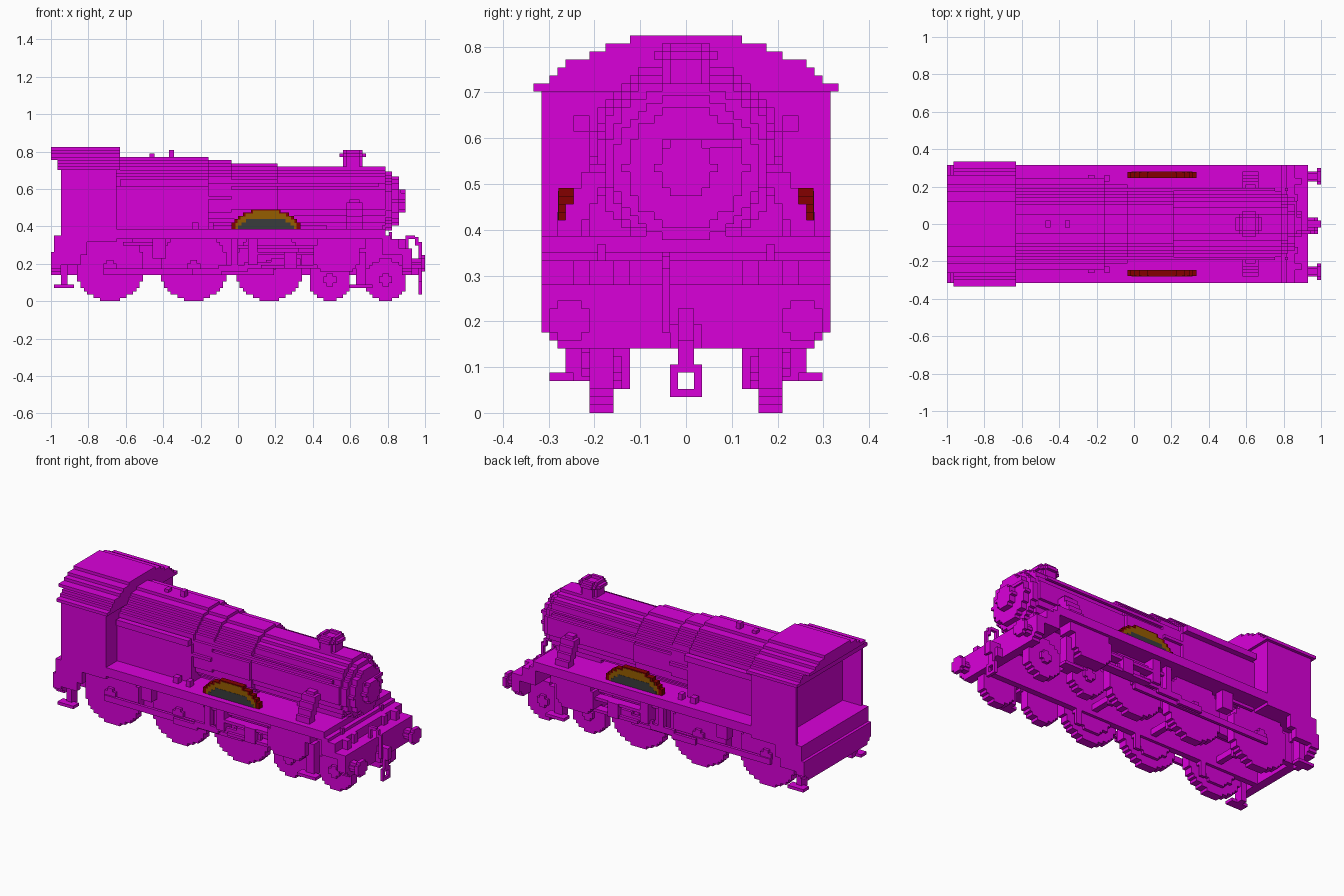
import bpy, bmesh, math

if "Cube" in bpy.data.objects:
    bpy.data.objects.remove(bpy.data.objects["Cube"])

V = 2 / 114  # size of one block; all dimensions below are in blocks


def material(name, rgb):
    m = bpy.data.materials.new(name)
    m.use_nodes = True
    m.diffuse_color = (*rgb, 1)
    m.node_tree.nodes["Principled BSDF"].inputs["Base Color"].default_value = (*rgb, 1)
    return m


MAGENTA = material("magenta", (0.70, 0.0, 0.70))
RED = material("dark red", (0.23, 0.0, 0.0))
GOLD = material("dull gold", (0.30, 0.11, 0.0))
GREY = material("dark grey", (0.04, 0.045, 0.045))


def finish(name, bm, mat):
    bmesh.ops.recalc_face_normals(bm, faces=bm.faces)
    for v in bm.verts:
        v.co = ((v.co.x - 57) * V, v.co.y * V, v.co.z * V)
    me = bpy.data.meshes.new(name)
    bm.to_mesh(me)
    bm.free()
    me.materials.append(mat)
    ob = bpy.data.objects.new(name, me)
    bpy.context.collection.objects.link(ob)
    return ob


def box(name, x, y, z, both=False):
    """Block from (min, max) pairs; both=True also builds the -y twin."""
    bm = bmesh.new()
    for s in ((1, -1) if both else (1,)):
        vs = bmesh.ops.create_cube(bm, size=1)["verts"]
        for v in vs:
            v.co = ((x[0] + x[1]) / 2 + v.co.x * (x[1] - x[0]),
                    s * ((y[0] + y[1]) / 2 + v.co.y * (y[1] - y[0])),
                    (z[0] + z[1]) / 2 + v.co.z * (z[1] - z[0]))
    return finish(name, bm, MAGENTA)


def disc(r):
    """Row half widths of a stepped circle."""
    return [max(1, round(math.sqrt(r * r - (i + 0.5 - r) ** 2))) for i in range(int(2 * r))]


def stepped(name, axis, rows, cu, w0, a, b, mat=MAGENTA, both=False, h=1):
    """Stepped outline (row half widths about cu, stacked from w0) extruded a..b."""
    side = []
    for i, half in enumerate(rows):
        if side and side[-1][0] == half:
            side[-1] = (half, w0 + (i + 1) * h)
        else:
            side += [(half, w0 + i * h), (half, w0 + (i + 1) * h)]
    outline = [(cu + p, w) for p, w in side] + [(cu - p, w) for p, w in reversed(side)]
    place = {"x": lambda u, w, t: (t, u, w),
             "y": lambda u, w, t: (u, t, w),
             "z": lambda u, w, t: (u, w, t)}[axis]
    bm = bmesh.new()
    for s in ((1, -1) if both else (1,)):
        low = [bm.verts.new(place(u, w, s * a)) for u, w in outline]
        high = [bm.verts.new(place(u, w, s * b)) for u, w in outline]
        bm.faces.new(low)
        bm.faces.new(high)
        n = len(low)
        for i in range(n):
            j = (i + 1) % n
            bm.faces.new((low[i], low[j], high[j], high[i]))
    return finish(name, bm, mat)


# Boiler, tapering in steps, with firebox and smokebox door
stepped("firebox", "x", [12] * 12 + disc(12)[12:], 0, 20, 20, 48)
stepped("boiler_rear", "x", disc(11.5), 0, 20, 48, 55)
stepped("boiler_middle", "x", disc(11), 0, 20, 55, 69)
stepped("boiler_front", "x", disc(10), 0, 21, 69, 102)
stepped("smokebox_ring", "x", disc(9), 0, 21.5, 102, 104)
stepped("smokebox_door", "x", disc(7.5), 0, 23, 104, 106)
stepped("door_centre", "x", disc(3.5), 0, 27, 106, 108)
box("door_hinges", (106, 106.6), (-3, 7), (33, 34))
box("smokebox_saddle", (84, 101), (-7, 7), (18, 23))
box("firebox_handrail", (21, 48), (12, 14), (35, 37), both=True)
box("boiler_handrail", (48, 100), (10, 11), (35, 36), both=True)

# Chimney and safety valves
stepped("chimney", "z", disc(3), 92, -3, 40, 44)
stepped("chimney_cap", "z", [2, 3, 4, 4, 4, 4, 3, 2], 92, -4, 44, 45)
box("chimney_rim_sides", (90, 94), (2, 3), (45, 46), both=True)
for x in (89, 94):
    box("chimney_rim_end", (x, x + 1), (-2, 2), (45, 46))
box("safety_valve_rear", (30, 31.5), (-1, 1), (43, 45))
box("safety_valve_front", (36, 37.5), (-1, 1), (43, 46))

# Cab, open at the back
box("cab_side", (3, 20), (17, 18), (19, 40), both=True)
box("cab_front_wall", (10, 20), (-17, 17), (20, 40))
stepped("cab_roof", "x", [19, 17, 16], 0, 40, 2, 21)
stepped("cab_roof_top", "x", [15, 12, 10, 7], 0, 43, 0, 21)
box("cab_floor", (1, 20), (-18, 18), (18, 20))
box("cab_lower_side", (3, 9), (16, 18), (11, 18), both=True)
box("cab_lower_step", (9, 11), (16, 18), (14, 18), both=True)

# Running board and front platform
box("running_board", (20, 102), (-18, 18), (19, 22))
box("front_step", (102, 106), (-18, 18), (16, 19))
box("front_step_riser", (101, 103.5), (-18, 18), (16, 20))
box("front_platform", (101, 110), (-18, 18), (14, 16))
box("lamp_bracket", (106, 108), (12, 14), (16, 19), both=True)
box("lamp_iron", (103, 104), (10, 11), (19, 21), both=True)
stepped("front_beam", "x", [16, 17] + [18] * 6, 0, 8, 107, 110)
stepped("rear_beam", "x", [16, 17] + [18] * 5, 0, 8, 0, 3)
box("rear_panel", (1, 4), (-18, 18), (15, 18))
box("frame_plate", (3, 107), (7, 9), (8, 19), both=True)

# Buffers, centre coupling and brake pipe
for s in (1, -1):
    stepped("buffer_shaft", "x", [1, 1.5, 1], 14.5 * s, 10, 110, 113)
    stepped("buffer_head", "x", [1.5, 2.5, 2.5, 2.5, 1.5], 14.5 * s, 9, 112.7, 114)
box("coupling_hook", (110, 114), (-1, 1), (9, 13))
box("coupling_hook_base", (110, 112), (-2, 2), (8, 11))
box("coupling_stem", (112, 113), (-1, 1), (6, 9))
box("coupling_link_side", (112, 113), (1, 2), (2, 6), both=True)
for z in (2, 5):
    box("coupling_link_bar", (112, 113), (-1, 1), (z, z + 1))
box("brake_pipe_post", (108, 109), (-3, -2), (14, 20))
box("brake_pipe_top", (108, 111), (-3, -2), (19, 20))
box("brake_pipe_bend", (111, 112), (-3, -2), (17, 19.5))
box("brake_pipe_hose", (112, 113), (-3, -2), (10, 18))

# Driving wheels, leading wheels, inner rims, hubs and axles
for x, r in ((18, 10.5), (43.5, 10.5), (66.5, 10.5), (85, 6.5), (102, 6.5)):
    stepped("wheel", "y", disc(r), x, 0, 9, 12, both=True)
    stepped("wheel_hub", "y", disc(2), x, r - 2, 12, 13, both=True)
    if r > 10:
        stepped("wheel_inner_rim", "y", disc(r - 3), x, 3, 8, 9, both=True)
        box("axle", (x - 1, x + 1), (-9, 9), (r - 1, r + 1))
        box("brake_shoe", (x + 5, x + 7), (7, 8), (3, 9), both=True)

# Cylinders, rods and valve gear
stepped("cylinder", "y", [5, 6, 7, 7, 7, 7, 7, 7, 6, 6], 87, 9, 11, 17, both=True)
box("valve_chest", (82, 96), (12, 17), (16, 19), both=True)
box("coupling_rod", (16, 68), (12.5, 13.5), (8, 10), both=True)
for i in range(4):
    box("connecting_rod", (43 + 8 * i, 52 + 8 * i), (14, 15),
        (8 + i, 10 + i), both=True)
box("slide_bar", (62, 81), (13, 16), (14, 15), both=True)
box("slide_bar_lower", (64, 81), (13, 16), (10, 11), both=True)
box("crosshead", (71, 75), (13, 16.5), (10, 15), both=True)
box("motion_bracket", (60, 63), (9, 16), (11, 19), both=True)
box("expansion_link", (55, 57), (13, 15), (10, 19), both=True)
box("radius_rod", (55, 81), (13, 14), (16, 17), both=True)
box("injector", (31, 35), (12, 15), (13, 19), both=True)
box("injector_pipe", (22, 34), (13, 14), (17, 18), both=True)

# Footsteps
for x0, x1 in ((1, 7), (91, 98)):
    box("footstep", (x0, x1), (14, 17), (4, 5), both=True)
    box("footstep_hanger", (x0 + 2, x1 - 2), (12, 15), (4, 15), both=True)

# Outside steam pipes, stepping in towards the boiler
for z0, z1, y1 in ((22, 24, 16), (24, 26, 15), (26, 28, 14), (28, 30, 13), (30, 31, 12)):
    box("steam_pipe", (90, 95) if z0 < 30 else (91, 94), (y1 - 3, y1), (z0, z1), both=True)

# Small boxes on the running board
box("lubricator", (43, 45), (13, 15), (22, 24), both=True)
box("lubricator_small", (48, 49.5), (13, 15), (22, 24), both=True)

# Arched splasher with gold band and grey panel
ARCH = [10.5, 10.5, 9.5, 8.5, 7, 4.5]
stepped("splasher", "y", ARCH, 65.5, 22, 14, 15.85, RED, both=True)
stepped("splasher_band", "y", [9.3, 9.3, 8.7, 7.7, 6.2, 4], 65.5, 22, 15.7, 15.93, GOLD, both=True, h=0.94)
stepped("splasher_panel", "y", [8.5, 7.5, 6], 65.5, 22, 15.7, 16, GREY, both=True)
